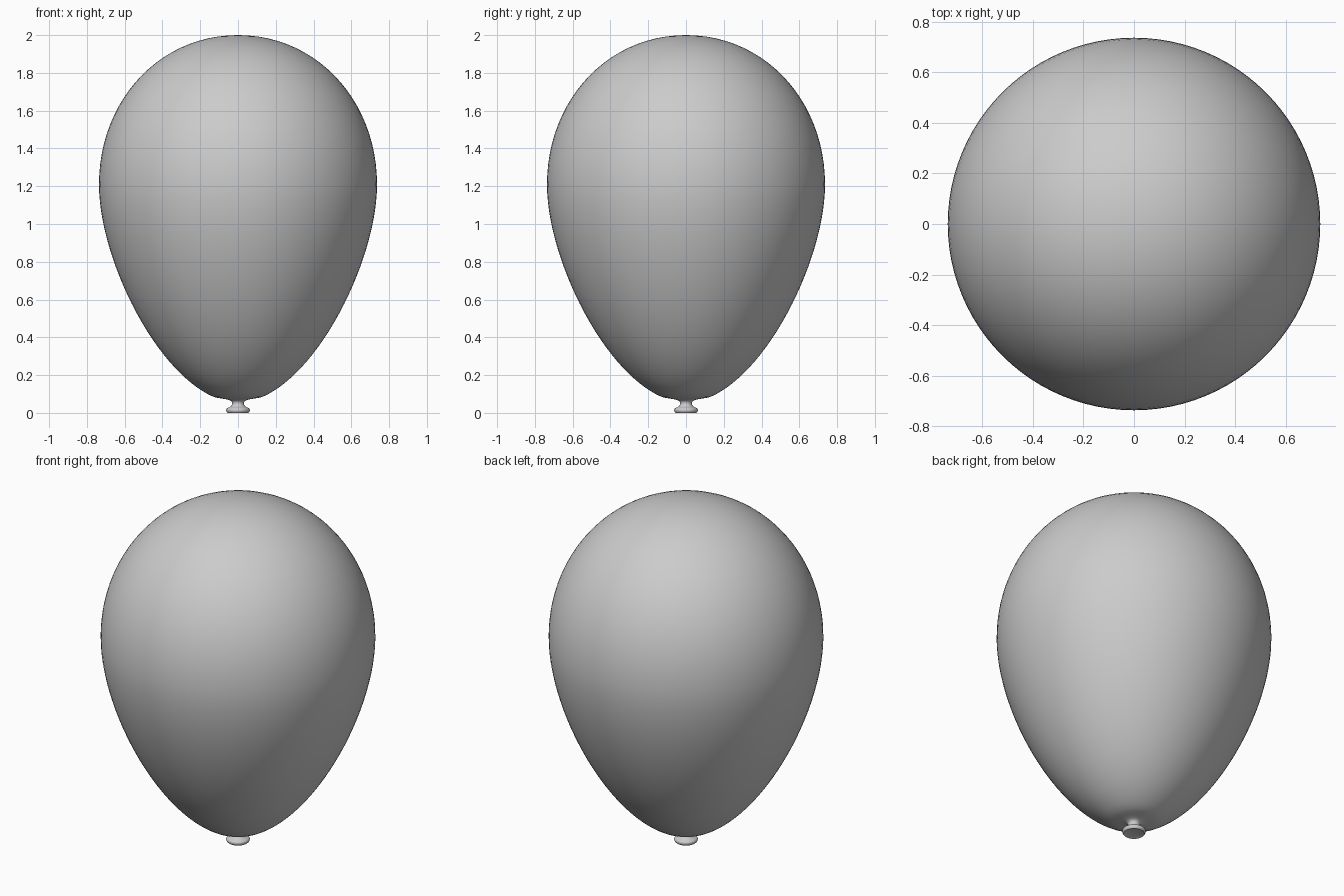
import bpy, bmesh, math
from mathutils import Vector
from mathutils.geometry import interpolate_bezier

if "Cube" in bpy.data.objects:
    bpy.data.objects.remove(bpy.data.objects["Cube"])


def curve(a, b, c, d, n):
    pts = interpolate_bezier(*[Vector((p[0], 0, p[1])) for p in (a, b, c, d)], n)
    return [(p.x, p.z) for p in pts]


def lathe(name, profile, seg=96):
    bm = bmesh.new()
    verts = [bm.verts.new((r, 0, z)) for r, z in profile]
    edges = [bm.edges.new(p) for p in zip(verts, verts[1:])]
    bmesh.ops.spin(bm, geom=verts + edges, cent=(0, 0, 0), axis=(0, 0, 1),
                   angle=2 * math.pi, steps=seg, use_duplicate=False)
    bmesh.ops.remove_doubles(bm, verts=bm.verts, dist=1e-5)
    bmesh.ops.recalc_face_normals(bm, faces=bm.faces)
    me = bpy.data.meshes.new(name)
    bm.to_mesh(me)
    bm.free()
    ob = bpy.data.objects.new(name, me)
    bpy.context.collection.objects.link(ob)
    bpy.context.view_layer.objects.active = ob
    ob.select_set(True)
    bpy.ops.object.shade_smooth_by_angle(angle=math.radians(50))
    ob.select_set(False)
    return ob


# Balloon: crown, tapering belly, underside, neck, flared lip and closed mouth
profile = curve((0, 2), (0.42, 2), (0.736, 1.65), (0.736, 1.21), 24)
profile += curve((0.736, 1.21), (0.736, 0.82), (0.44, 0.22), (0.13, 0.085), 28)[1:]
profile += curve((0.13, 0.085), (0.09, 0.073), (0.05, 0.075), (0.034, 0.062), 6)[1:]
profile += curve((0.034, 0.062), (0.026, 0.045), (0.035, 0.032), (0.055, 0.026), 6)[1:]
profile += curve((0.055, 0.026), (0.066, 0.022), (0.066, 0.008), (0.056, 0.0), 6)[1:]
profile += [(0.045, 0.004), (0, 0.006)]
lathe("balloon", profile)
